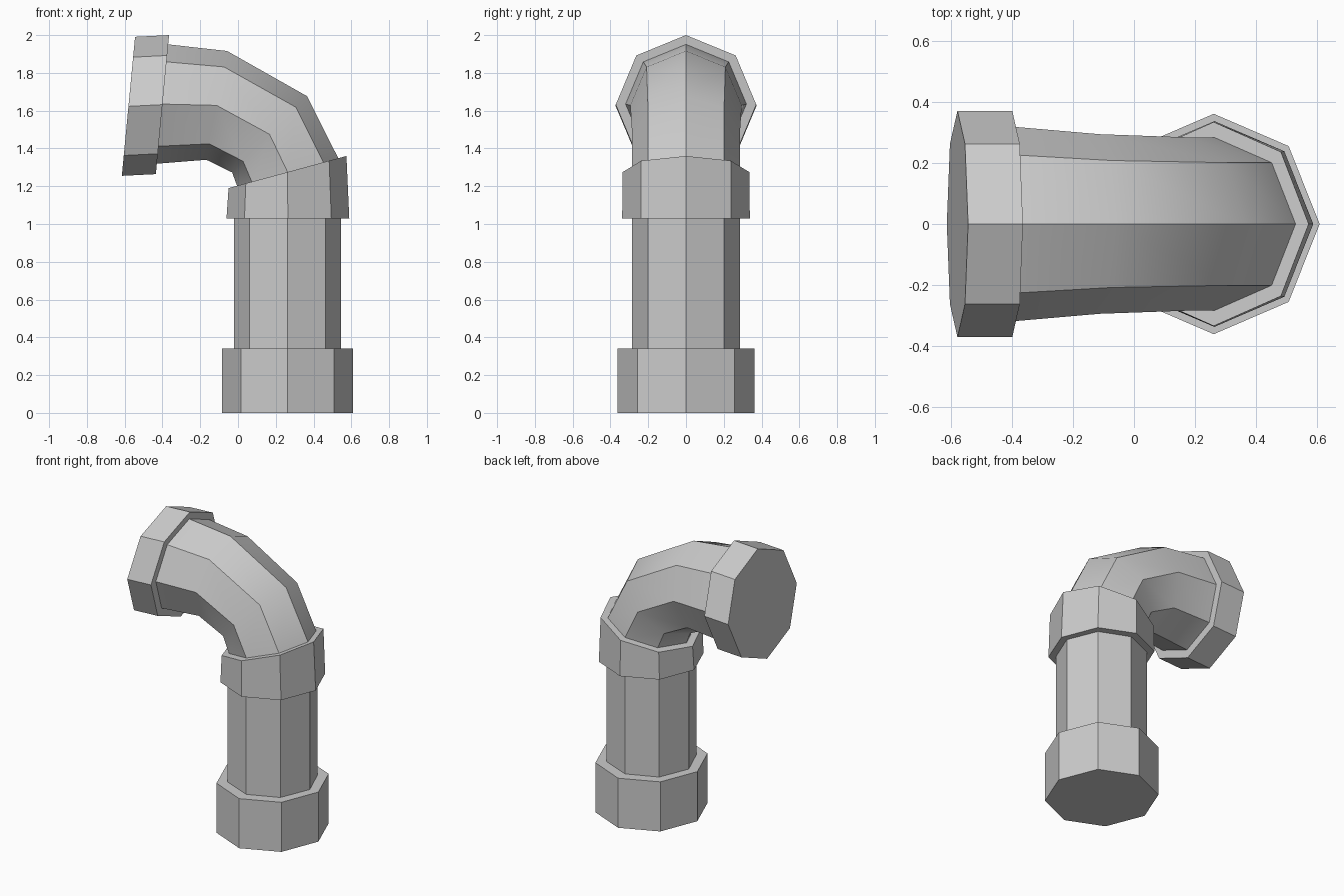
import bpy, bmesh, math

if "Cube" in bpy.data.objects:
    bpy.data.objects.remove(bpy.data.objects["Cube"])

SIDES = 8


def loft(name, rings, smooth=False):
    """Octagonal closed tube; ring = (centre x, centre z, half-axis x, half-axis z, y radius)."""
    bm = bmesh.new()
    loops = []
    for cx, cz, hx, hz, ry in rings:
        loop = []
        for i in range(SIDES):
            a = 2 * math.pi * i / SIDES
            c, s = math.cos(a), math.sin(a)
            loop.append(bm.verts.new((cx + hx * c, ry * s, cz + hz * c)))
        loops.append(loop)
    for lo, hi in zip(loops, loops[1:]):
        for i in range(SIDES):
            j = (i + 1) % SIDES
            bm.faces.new((lo[i], lo[j], hi[j], hi[i]))
    bm.faces.new(loops[0][::-1])
    bm.faces.new(loops[-1])
    bmesh.ops.recalc_face_normals(bm, faces=bm.faces[:])
    mesh = bpy.data.meshes.new(name)
    bm.to_mesh(mesh)
    bm.free()
    obj = bpy.data.objects.new(name, mesh)
    bpy.context.collection.objects.link(obj)
    if smooth:
        bpy.ops.object.select_all(action='DESELECT')
        obj.select_set(True)
        bpy.context.view_layer.objects.active = obj
        bpy.ops.object.shade_smooth_by_angle(angle=math.radians(40))
    return obj


# Foot collar and straight riser
loft("base_collar", [(0.262, 0, 0.348, 0, 0.362), (0.262, 0.34, 0.348, 0, 0.362)])
loft("straight_pipe", [(0.262, 0.3, 0.283, 0, 0.285), (0.262, 1.08, 0.283, 0, 0.285)])

# Middle collar with slanted top
loft("middle_collar", [(0.264, 1.03, 0.325, 0, 0.338), (0.262, 1.275, 0.312, 0.085, 0.335)])

# Curved elbow
loft("elbow_pipe", [
    (0.266, 1.268, 0.269, 0.072, 0.285),
    (0.167, 1.475, 0.198, 0.202, 0.285),
    (-0.113, 1.628, 0.055, 0.288, 0.295),
    (-0.402, 1.635, 0.031, 0.316, 0.320),
], smooth=True)

# Outlet collar, slightly tilted
loft("outlet_collar", [
    (-0.400, 1.632, 0.035, 0.368, 0.372),
    (-0.580, 1.623, 0.035, 0.368, 0.372),
])
